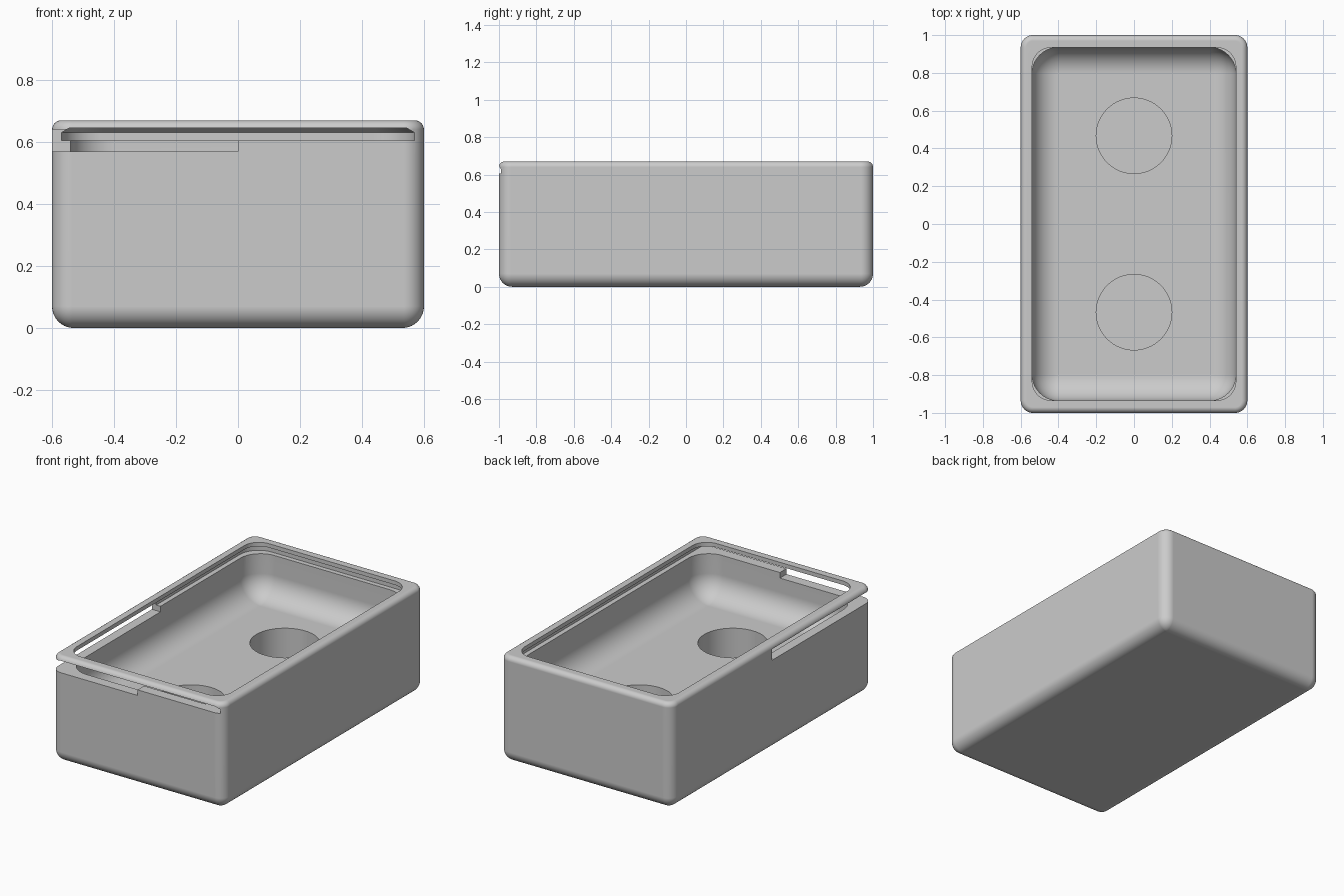
import bpy, bmesh, math

if "Cube" in bpy.data.objects:
    bpy.data.objects.remove(bpy.data.objects["Cube"])

grey = bpy.data.materials.new("light_grey")
grey.diffuse_color = (0.6, 0.6, 0.6, 1)
grey.use_nodes = True
grey.node_tree.nodes["Principled BSDF"].inputs["Base Color"].default_value = grey.diffuse_color


def loft(name, hx, y0, y1, r, levels, n=10):
    """Solid of stacked rounded rectangles; levels = (z, inset) pairs."""
    bm = bmesh.new()
    rings = []
    for z, i in levels:
        rad = max(r - i, 0.004)
        ring = []
        for k, (sx, sy) in enumerate([(1, 1), (-1, 1), (-1, -1), (1, -1)]):
            cx = sx * (hx - i - rad)
            cy = (y1 - i - rad) if sy > 0 else (y0 + i + rad)
            for j in range(n + 1):
                a = (k + j / n) * math.pi / 2
                ring.append(bm.verts.new((cx + rad * math.cos(a), cy + rad * math.sin(a), z)))
        rings.append(ring)
    for a, b in zip(rings, rings[1:]):
        for j in range(len(a)):
            k = (j + 1) % len(a)
            bm.faces.new((a[j], a[k], b[k], b[j]))
    bm.faces.new(rings[0][::-1])
    bm.faces.new(rings[-1])
    bmesh.ops.recalc_face_normals(bm, faces=bm.faces)
    me = bpy.data.meshes.new(name)
    bm.to_mesh(me)
    bm.free()
    ob = bpy.data.objects.new(name, me)
    bpy.context.collection.objects.link(ob)
    me.materials.append(grey)
    return ob


def fillet(z, r, up=False, n=10):
    """Quarter round levels starting at floor z, or ending at ceiling z."""
    pts = []
    for j in range(n + 1):
        a = j / n * math.pi / 2
        pts.append((r * (1 - math.cos(a)), r * (1 - math.sin(a))))
    if up:
        return [(z - h, i) for h, i in reversed(pts)]
    return [(z + h, i) for h, i in pts]


# outer box with rounded edges
body = loft("box_body", 0.6, -1, 1, 0.065, fillet(0, 0.07) + fillet(0.67, 0.03, True, 6))

cutters = [
    # rounded tray cavity
    loft("cavity_cutter", 0.54, -0.935, 0.935, 0.14, fillet(0.34, 0.14) + [(0.622, 0)]),
    # sliding lid groove, open at the front
    loft("groove_cutter", 0.57, -1.3, 0.965, 0.13, [(0.605, 0), (0.63, 0), (0.645, 0.025)]),
    # opening in the top rim
    loft("opening_cutter", 0.539, -0.934, 0.934, 0.1, [(0.618, 0), (0.8, 0)]),
]

# quarter slot through the front left walls
bpy.ops.mesh.primitive_cube_add(size=1, location=(-0.5, -0.75, 0.605))
slot = bpy.context.object
slot.name = "corner_slot_cutter"
slot.scale = (1.0, 1.5, 0.07)
cutters.append(slot)

# two round pockets in the floor
for y in (-0.467, 0.467):
    bpy.ops.mesh.primitive_cylinder_add(vertices=64, radius=0.2, depth=0.4, location=(0, y, 0.26))
    bpy.context.object.name = "pocket_cutter"
    cutters.append(bpy.context.object)

# carve everything out of the body
bpy.ops.object.select_all(action='DESELECT')
bpy.context.view_layer.objects.active = body
body.select_set(True)
for c in cutters:
    c.hide_render = True
    m = body.modifiers.new("cut", 'BOOLEAN')
    m.operation = 'DIFFERENCE'
    m.solver = 'EXACT'
    m.object = c
    bpy.ops.object.modifier_apply(modifier=m.name)
for c in cutters:
    bpy.data.objects.remove(c)

body.data.materials.clear()
body.data.materials.append(grey)
for p in body.data.polygons:
    p.material_index = 0
bpy.ops.object.shade_smooth_by_angle(angle=math.radians(30))
w = body.modifiers.new("flat_faces", 'WEIGHTED_NORMAL')
w.keep_sharp = True
